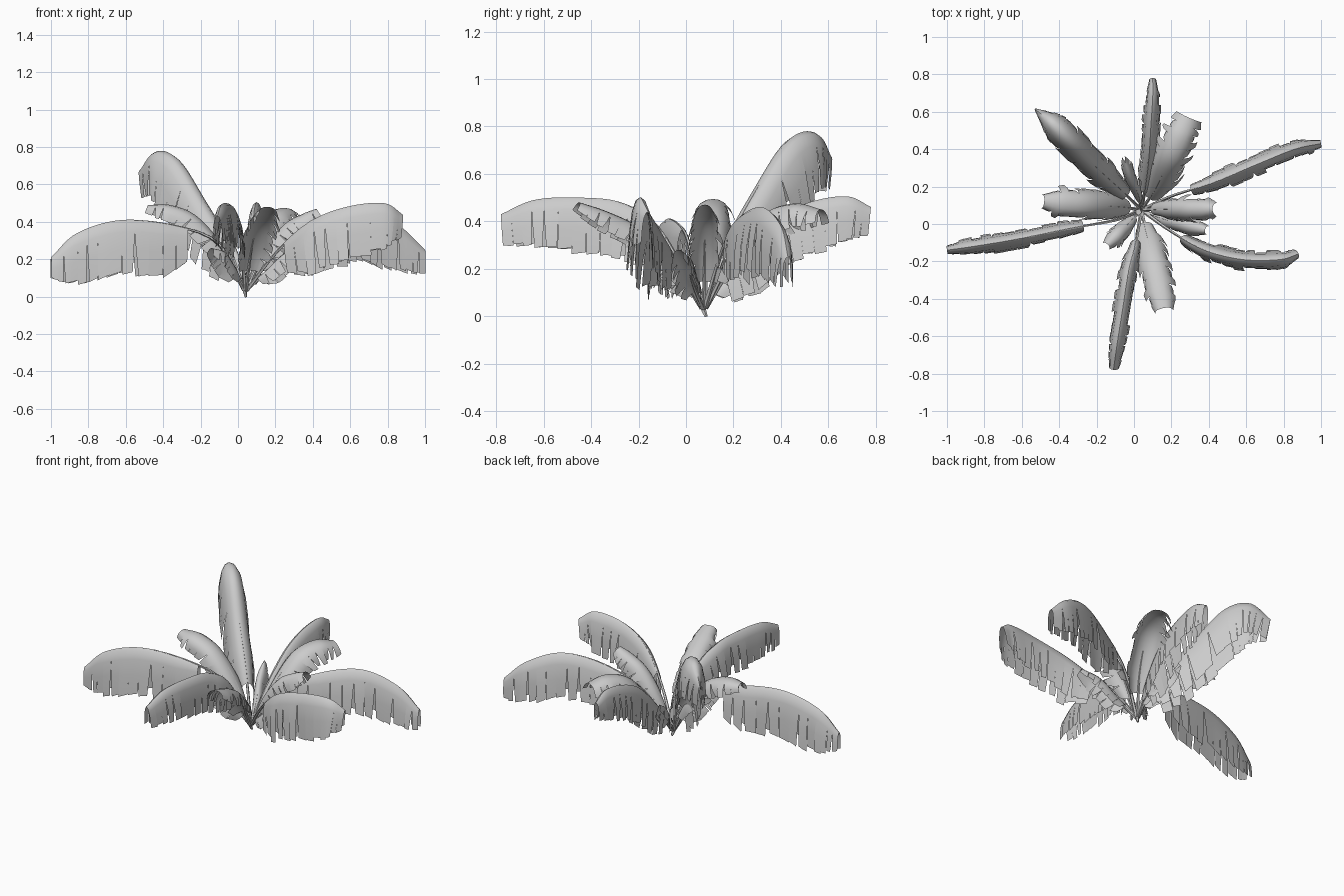
import bpy, bmesh, math, random
from mathutils import Vector

if "Cube" in bpy.data.objects:
    bpy.data.objects.remove(bpy.data.objects["Cube"])

random.seed(11)
grey = bpy.data.materials.new("leaf grey")
grey.diffuse_color = (0.6, 0.6, 0.6, 1)
grey.use_nodes = True
grey.node_tree.nodes["Principled BSDF"].inputs["Base Color"].default_value = grey.diffuse_color
BASE = Vector((0.04, 0.075, 0.04))
UP = Vector((0, 0, 1))


def spline(pts, t):
    """Smooth point on the path, t from 0 to 1."""
    p = [pts[0] * 2 - pts[1]] + pts + [pts[-1] * 2 - pts[-2]]
    s = min(t, 0.9999) * (len(pts) - 1)
    i = int(s)
    f = s - i
    a, b, c, d = p[i:i + 4]
    return 0.5 * (2 * b + (c - a) * f + (2 * a - 5 * b + 4 * c - d) * f * f
                  + (3 * b - a - 3 * c + d) * f ** 3)


def finish(bm, name, angle):
    mesh = bpy.data.meshes.new(name)
    bm.to_mesh(mesh)
    bm.free()
    ob = bpy.data.objects.new(name, mesh)
    bpy.context.collection.objects.link(ob)
    mesh.materials.append(grey)
    bpy.ops.object.select_all(action='DESELECT')
    ob.select_set(True)
    bpy.context.view_layer.objects.active = ob
    bpy.ops.object.shade_smooth_by_angle(angle=math.radians(angle))


def stalk(name, path, r0, r1, end=1.0, n=10):
    """Tapered five-sided stem."""
    bm = bmesh.new()
    rings = []
    for k in range(n + 1):
        t = k / n * end
        c = spline(path, t)
        tan = (spline(path, min(t + 0.02, 1)) - spline(path, max(t - 0.02, 0))).normalized()
        side = tan.cross(UP).normalized()
        nor = side.cross(tan)
        r = r0 + (r1 - r0) * k / n
        c = c - nor * r * 0.9
        rings.append([bm.verts.new(c + r * (math.cos(a) * side + math.sin(a) * nor))
                      for a in (math.tau * j / 5 for j in range(5))])
    for a, b in zip(rings, rings[1:]):
        for j in range(5):
            bm.faces.new((a[j], a[(j + 1) % 5], b[(j + 1) % 5], b[j]))
    bm.faces.new(rings[0])
    bm.faces.new(rings[-1])
    finish(bm, name, 60)


def leaf(name, pts, width, drop, start, strips=12, lean=0.25, sweep=0.006,
         flare=0.35, tip=0.5, tip_drop=0.43):
    """Arching leaf: stem, then a drooping blade torn into strips on both sides."""
    path = [BASE] + [Vector(p) for p in pts]
    stalk(name + "_stem", path, 0.011, 0.003, min(0.7, start + 0.25))
    profile = [(0, 0), (0.4, 0.05), (0.75, 0.22), (0.95, 0.55), (1.0, 1.0)]
    bm = bmesh.new()

    def point(u, sign, row, reach, spread):
        t = start + (1 - start) * u
        c = spline(path, t)
        tan = (spline(path, min(t + 0.03, 1)) - spline(path, t - 0.03)).normalized()
        side = tan.cross(UP).normalized() * sign
        down = (-UP).lerp(-(side.cross(tan) * sign), lean).normalized()
        rise = min(1, 0.65 + 2.2 * u)
        wide = rise * (1 - (1 - tip) * max(0, (u - 0.6) / 0.4) ** 2)
        deep = rise * (1 - (1 - tip_drop) * max(0, (u - 0.55) / 0.45) ** 1.6)
        o, d = profile[row]
        if row > 2:
            o *= 1 + spread * (row - 2) / 2
        forward = tan * sweep * d * (1 - u * 0.6)
        return c + side * width * wide * o + down * drop * deep * d * reach + forward

    for sign in (1, -1):
        tear = 0
        for k in range(strips):
            u0, u1 = k / strips, (k + 1) / strips
            last_tear, tear = tear, random.choice((0, 0, 0.05, 0.2, 0.3))
            reach = random.uniform(0.93, 1.03)
            spread = random.uniform(-0.3, 1) * flare
            cols = []
            for e, u in enumerate((u0, (u0 + u1) / 2, u1)):
                col = []
                for row in range(5):
                    cut = (0, 0, 0, 0.35, 1)[row] / strips
                    v = u
                    if e == 0:
                        v += last_tear * cut * 0.5
                    if e == 2 and k < strips - 1:
                        v -= tear * cut
                    jag = reach + 0.02 * (e - 1) if row == 4 else 1
                    col.append(bm.verts.new(point(v, sign, row, jag, spread)))
                cols.append(col)
            for a, b in zip(cols, cols[1:]):
                for r in range(4):
                    f = (a[r], a[r + 1], b[r + 1], b[r])
                    bm.faces.new(f if sign < 0 else f[::-1])
    bmesh.ops.remove_doubles(bm, verts=bm.verts, dist=0.002)
    finish(bm, name + "_blade", 50)


# Long drooping outer leaves
leaf("left_leaf", [(-0.1, 0.02, 0.29), (-0.32, -0.02, 0.38), (-0.62, -0.08, 0.41),
                   (-0.86, -0.12, 0.34), (-1.0, -0.14, 0.21)], 0.042, 0.295, 0.36, 13, 0.04,
     tip_drop=0.36)
leaf("right_back_leaf", [(0.2, 0.15, 0.28), (0.42, 0.22, 0.41), (0.66, 0.32, 0.46),
                         (0.86, 0.4, 0.38), (1.0, 0.43, 0.25)], 0.045, 0.28, 0.3, 13, 0.04)
leaf("right_front_leaf", [(0.2, -0.04, 0.24), (0.38, -0.14, 0.4), (0.58, -0.19, 0.48),
                          (0.78, -0.19, 0.5), (0.88, -0.16, 0.44)], 0.045, 0.28, 0.26, 13)
leaf("tall_back_leaf", [(-0.06, 0.17, 0.3), (-0.2, 0.3, 0.54), (-0.33, 0.43, 0.74),
                        (-0.44, 0.54, 0.775), (-0.53, 0.615, 0.67)], 0.075, 0.28, 0.16, 13,
     flare=0.15, tip=0.12, tip_drop=0.5)
leaf("back_leaf", [(0.06, 0.2, 0.23), (0.08, 0.36, 0.4), (0.09, 0.52, 0.48),
                   (0.1, 0.68, 0.505), (0.1, 0.78, 0.46)], 0.04, 0.22, 0.15, 13, tip_drop=0.55)
leaf("front_leaf", [(0.01, -0.1, 0.36), (-0.03, -0.26, 0.475), (-0.06, -0.45, 0.5),
                    (-0.09, -0.64, 0.49), (-0.11, -0.78, 0.43)], 0.042, 0.23, 0.18, 13,
     tip_drop=0.55)

# Broader, more upright inner leaves
leaf("inner_left_leaf", [(-0.08, 0.09, 0.27), (-0.22, 0.1, 0.43), (-0.36, 0.11, 0.49),
                         (-0.48, 0.12, 0.49)], 0.075, 0.1, 0.12, 9, 0.8, 0.04)
leaf("inner_back_leaf", [(0.12, 0.2, 0.27), (0.18, 0.33, 0.43), (0.24, 0.46, 0.475),
                         (0.29, 0.57, 0.45)], 0.085, 0.12, 0.12, 10, 0.8, 0.04, tip=0.65)
leaf("inner_right_leaf", [(0.14, 0.08, 0.25), (0.24, 0.08, 0.38), (0.34, 0.08, 0.44),
                          (0.42, 0.08, 0.47)], 0.058, 0.1, 0.12, 9, 0.8, 0.03)
leaf("inner_front_leaf", [(0.07, -0.06, 0.24), (0.1, -0.19, 0.37), (0.13, -0.33, 0.44),
                          (0.155, -0.45, 0.48)], 0.075, 0.09, 0.12, 10, 0.8, 0.03, tip=0.6)

# Small young leaves around the heart
leaf("young_front_leaf", [(-0.03, 0.0, 0.17), (-0.08, -0.05, 0.24), (-0.14, -0.11, 0.26)],
     0.045, 0.09, 0.15, 6, 0.8, 0.02)
leaf("young_right_leaf", [(0.15, 0.03, 0.14), (0.26, 0.0, 0.24), (0.38, -0.03, 0.28)],
     0.045, 0.09, 0.2, 7, 0.8, 0.02)
leaf("young_back_leaf", [(0.02, 0.16, 0.16), (-0.02, 0.25, 0.26), (-0.05, 0.34, 0.32)],
     0.028, 0.08, 0.15, 6, 0.8, 0.02, tip=0.2)

# Short root stalk
stalk("root_stalk", [Vector((0.045, 0.09, 0)), Vector((0.04, 0.08, 0.04)),
                     Vector((0.035, 0.075, 0.1))], 0.007, 0.018, 1.0, 4)
